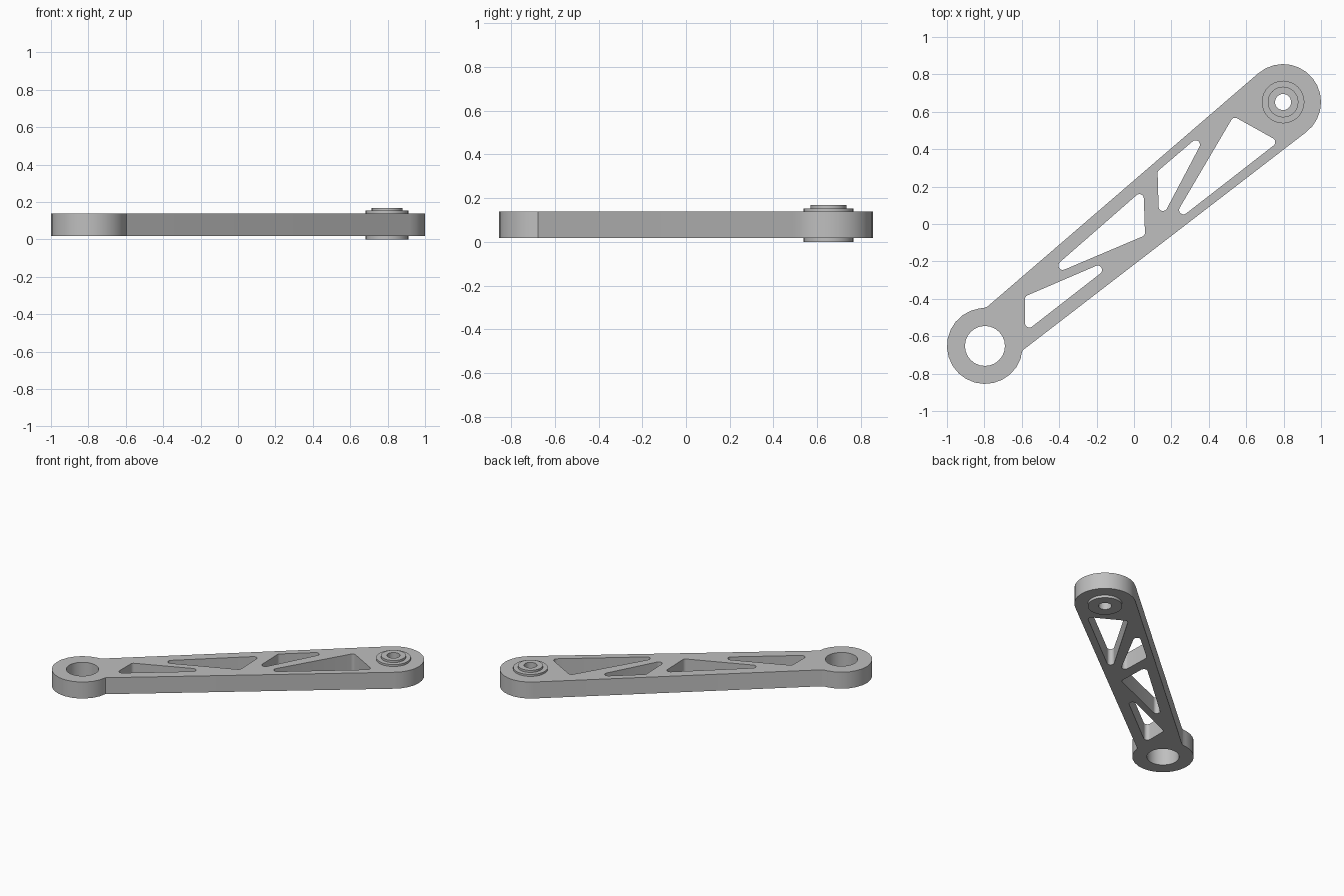
import bpy
import bmesh
from math import sin, cos, tan, radians, pi
from mathutils import Vector

if "Cube" in bpy.data.objects:
    bpy.data.objects.remove(bpy.data.objects["Cube"], do_unlink=True)

PIVOT = Vector((0.797, 0.652))    # bushing end; the open ring mirrors it
RADIUS = 0.203
BOTTOM, TOP = 0.019, 0.139

grey = bpy.data.materials.new("satin_grey")
grey.use_nodes = True
colour = (0.52, 0.52, 0.52, 1)
grey.diffuse_color = colour
grey.node_tree.nodes["Principled BSDF"].inputs["Base Color"].default_value = colour


def arc(centre, r, start, end, steps):
    """Points along an arc, angles in degrees."""
    angles = [radians(start + (end - start) * i / steps) for i in range(steps + 1)]
    return [centre + Vector((cos(a), sin(a))) * r for a in angles]


def circle(centre, r, steps=24):
    return arc(centre, r, 0, 360, steps)[:-1]


def rounded(corners, r=0.0235, steps=8):
    """Polygon with every corner rounded."""
    pts = [Vector(c) for c in corners]
    out = []
    for i, p in enumerate(pts):
        u = (pts[i - 1] - p).normalized()
        v = (pts[(i + 1) % len(pts)] - p).normalized()
        half = u.angle(v) / 2
        centre = p + (u + v).normalized() * r / sin(half)
        a = p + u * r / tan(half) - centre
        b = p + v * r / tan(half) - centre
        # sweep evenly round the arc
        sweep = pi - 2 * half
        for k in range(steps + 1):
            t = k / steps
            d = a * sin((1 - t) * sweep) + b * sin(t * sweep)
            out.append(centre + d.normalized() * r)
    return out


def finish(obj):
    """Clean up, shade and colour a part."""
    bm = bmesh.new()
    bm.from_mesh(obj.data)
    bmesh.ops.remove_doubles(bm, verts=bm.verts, dist=0.0002)
    bmesh.ops.recalc_face_normals(bm, faces=bm.faces)
    bm.to_mesh(obj.data)
    bm.free()
    obj.data.materials.clear()
    obj.data.materials.append(grey)
    bpy.ops.object.select_all(action='DESELECT')
    obj.select_set(True)
    bpy.context.view_layer.objects.active = obj
    bpy.ops.object.shade_smooth_by_angle()


# Arm outline: bushing end, neck, open ring, neck
outline = arc(PIVOT, RADIUS, -52.6, 130.9, 14)
outline += [Vector((-0.783, -0.441)), Vector((-0.802, -0.449))]
outline += arc(-PIVOT, RADIUS, 98, 340, 17)
outline += [Vector((-0.602, -0.695)), Vector((-0.596, -0.676))]

# Lightening pockets between the truss webs
pockets = [
    [(-0.583, -0.387), (-0.035, -0.152), (-0.583, -0.578)],
    [(-0.507, -0.301), (0.051, 0.187), (0.059, -0.061)],
    [(0.126, 0.282), (0.407, 0.521), (0.134, 0.003)],
    [(0.532, 0.576), (0.774, 0.441), (0.182, -0.019)],
]
loops = [outline, circle(-PIVOT, 0.107), circle(PIVOT, 0.08)]
loops += [rounded(p) for p in pockets]

# Arm plate: filled flat curve with holes, extruded
curve = bpy.data.curves.new("arm_profile", 'CURVE')
curve.dimensions = '2D'
curve.fill_mode = 'BOTH'
curve.extrude = (TOP - BOTTOM) / 2
for loop in loops:
    spline = curve.splines.new('POLY')
    spline.points.add(len(loop) - 1)
    for point, co in zip(spline.points, loop):
        point.co = (co.x, co.y, 0, 1)
    spline.use_cyclic_u = True
arm = bpy.data.objects.new("truss_arm", curve)
bpy.context.collection.objects.link(arm)
arm.location.z = (TOP + BOTTOM) / 2
bpy.ops.object.select_all(action='DESELECT')
arm.select_set(True)
bpy.context.view_layer.objects.active = arm
bpy.ops.object.convert(target='MESH')
finish(bpy.context.view_layer.objects.active)

# Flanged bushing: stepped profile turned about the pivot
profile = [(0.043, 0), (0.114, 0), (0.114, BOTTOM), (0.08, BOTTOM), (0.08, TOP),
           (0.114, TOP), (0.114, 0.153), (0.082, 0.153), (0.082, 0.168), (0.043, 0.168)]
bm = bmesh.new()
verts = [bm.verts.new((r, 0, z)) for r, z in profile]
edges = [bm.edges.new((verts[i - 1], verts[i])) for i in range(len(verts))]
bmesh.ops.spin(bm, geom=verts + edges, cent=(0, 0, 0), axis=(0, 0, 1),
               angle=2 * pi, steps=32)
mesh = bpy.data.meshes.new("flanged_bushing")
bm.to_mesh(mesh)
bm.free()
bushing = bpy.data.objects.new("flanged_bushing", mesh)
bushing.location = (PIVOT.x, PIVOT.y, 0)
bpy.context.collection.objects.link(bushing)
finish(bushing)
